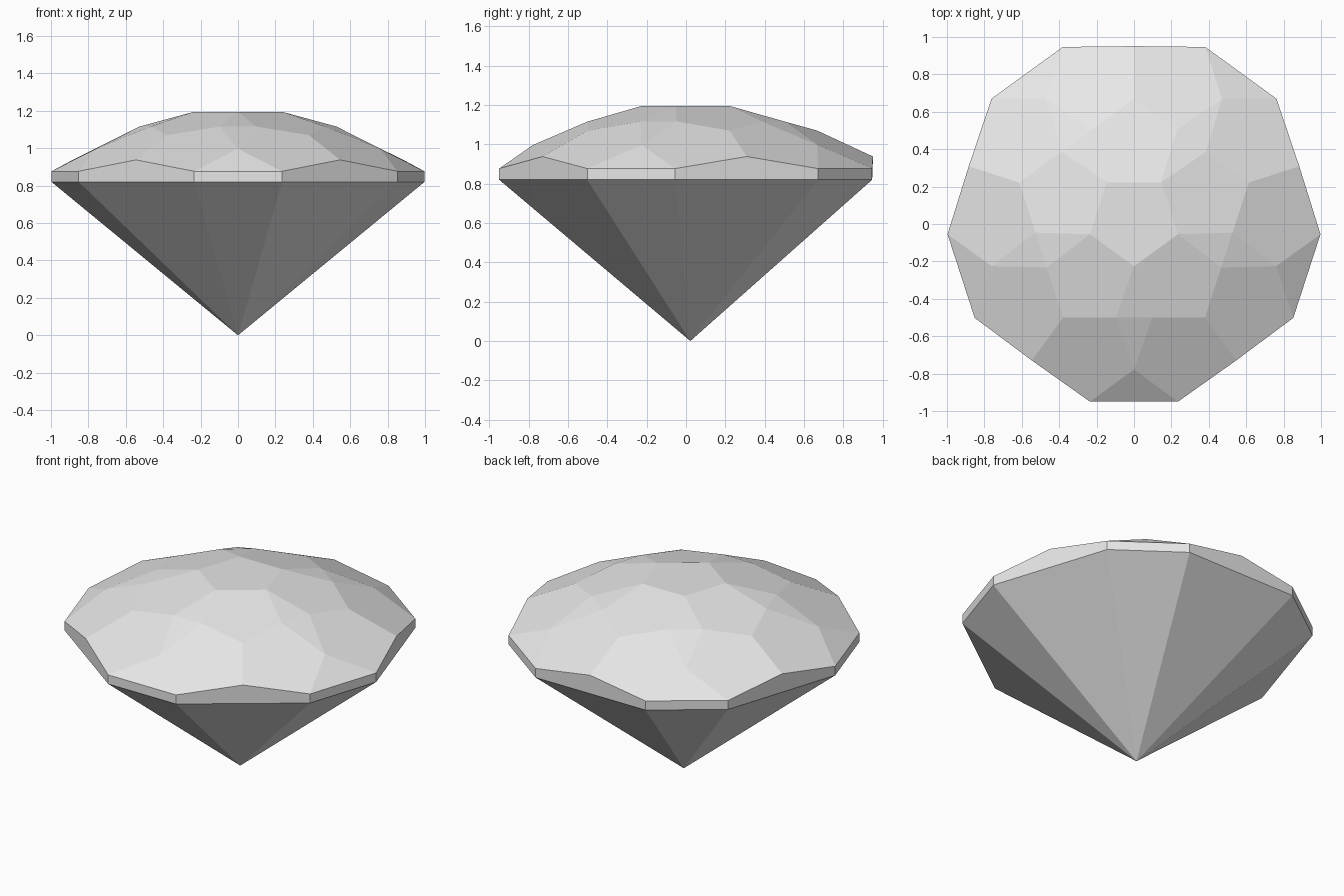
import bpy, bmesh
from math import radians, cos, sin

cube = bpy.data.objects.get("Cube")
if cube:
    bpy.data.objects.remove(cube)

# Single pale grey stone colour
grey = bpy.data.materials.new("pale_grey_stone")
grey.use_nodes = True
colour = (0.8, 0.8, 0.8, 1)
grey.diffuse_color = colour
grey.node_tree.nodes["Principled BSDF"].inputs["Base Color"].default_value = colour

CENTRE_Y = 0.022
SECTOR = 72
GIRDLE_LOW, GIRDLE_HIGH = 0.82, 0.877

bm = bmesh.new()


def ring(radius, z, offset):
    """Five vertices, one per sector, starting from the front."""
    verts = []
    for k in range(5):
        a = radians(-90 + offset + k * SECTOR)
        verts.append(bm.verts.new((radius * cos(a), CENTRE_Y + radius * sin(a), z)))
    return verts


# Crown rings, from the table down to the girdle
table = ring(0.248, 1.195, 0)
star_l, star_r = ring(0.531, 1.116, -10.6), ring(0.531, 1.116, 10.6)
main = ring(0.645, 1.07, 36)
kite = ring(0.80, 0.997, 0)
peak = ring(0.929, 0.938, 36)
top_l, top_r = ring(1.0, GIRDLE_HIGH, -13.6), ring(1.0, GIRDLE_HIGH, 13.6)
low_l, low_r = ring(1.0, GIRDLE_LOW, -13.6), ring(1.0, GIRDLE_LOW, 13.6)
tip = bm.verts.new((0, CENTRE_Y, 0))

bm.faces.new(table)
for i in range(5):
    j = (i + 1) % 5
    facets = [
        # crown
        (table[i], star_r[i], main[i], star_l[j], table[j]),
        (table[i], star_l[i], star_r[i]),
        (star_l[i], kite[i], star_r[i]),
        (star_r[i], kite[i], top_r[i], peak[i], main[i]),
        (main[i], peak[i], top_l[j], kite[j], star_l[j]),
        (kite[i], top_l[i], top_r[i]),
        # girdle
        (top_l[i], low_l[i], low_r[i], top_r[i]),
        (top_r[i], low_r[i], low_l[j], top_l[j], peak[i]),
        # pavilion
        (low_l[i], tip, low_r[i]),
        (low_r[i], tip, low_l[j]),
    ]
    for facet in facets:
        bm.faces.new(facet)

bmesh.ops.recalc_face_normals(bm, faces=bm.faces)
mesh = bpy.data.meshes.new("cut_gem")
bm.to_mesh(mesh)
bm.free()
mesh.materials.append(grey)
gem = bpy.data.objects.new("cut_gem", mesh)
bpy.context.collection.objects.link(gem)
